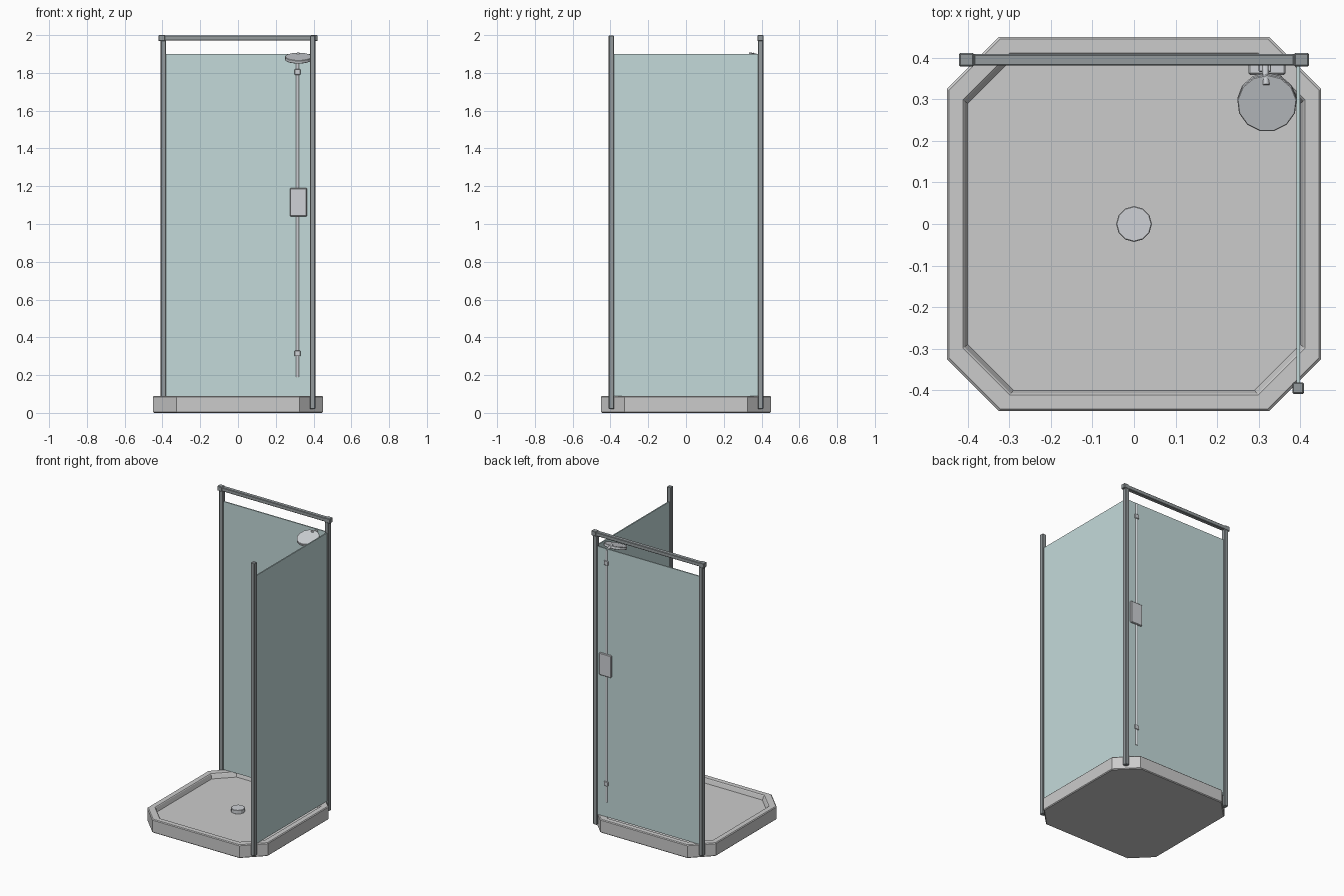
import bpy, bmesh
from math import radians
from mathutils import Vector

if "Cube" in bpy.data.objects:
    bpy.data.objects.remove(bpy.data.objects["Cube"])


def material(name, color):
    m = bpy.data.materials.new(name)
    m.diffuse_color = color
    m.use_nodes = True
    m.node_tree.nodes["Principled BSDF"].inputs["Base Color"].default_value = m.diffuse_color
    return m


GLASS = material("glass", (0.55, 0.70, 0.70, 1))
FRAME = material("frame_metal", (0.30, 0.33, 0.34, 1))
CHROME = material("chrome", (0.62, 0.64, 0.67, 1))


def finish(ob, mat=None, bevel=0.0):
    if mat:
        ob.data.materials.append(mat)
    if bevel:
        mod = ob.modifiers.new("bevel", 'BEVEL')
        mod.width = bevel
        mod.segments = 1
        mod.limit_method = 'ANGLE'
    return ob


def box(name, center, size, mat=None, bevel=0.0):
    bpy.ops.mesh.primitive_cube_add(size=1, location=center)
    ob = bpy.context.object
    ob.name = name
    ob.scale = size
    bpy.ops.object.transform_apply(location=False, rotation=False, scale=True)
    return finish(ob, mat, bevel)


def cylinder(name, center, r, h, sides, mat=None, tilt=0.0, bevel=0.0):
    bpy.ops.mesh.primitive_cylinder_add(vertices=sides, radius=r, depth=h,
                                        location=center, rotation=(tilt, 0, 0))
    ob = bpy.context.object
    ob.name = name
    return finish(ob, mat, bevel)


def rod(name, a, b, r, mat):
    a, b = Vector(a), Vector(b)
    ob = cylinder(name, (a + b) / 2, r, (b - a).length, 12, mat)
    ob.rotation_euler = (b - a).to_track_quat('Z', 'Y').to_euler()
    return ob


# Shower tray: stacked octagon loops from the underside over the rim to the floor
def octagon(bm, half, straight, z):
    pts = [(half, straight), (straight, half), (-straight, half), (-half, straight),
           (-half, -straight), (-straight, -half), (straight, -half), (half, -straight)]
    return [bm.verts.new((x, y, z)) for x, y in pts]


bm = bmesh.new()
loops = [octagon(bm, *p) for p in [
    (0.445, 0.322, 0.0), (0.45, 0.325, 0.005), (0.45, 0.325, 0.085), (0.445, 0.322, 0.09),
    (0.412, 0.298, 0.09), (0.408, 0.296, 0.086), (0.40, 0.29, 0.06)]]
for lo, hi in zip(loops, loops[1:]):
    for i in range(8):
        j = (i + 1) % 8
        bm.faces.new((lo[i], lo[j], hi[j], hi[i]))
bm.faces.new(loops[0][::-1])
bm.faces.new(loops[-1])
bmesh.ops.recalc_face_normals(bm, faces=bm.faces)
me = bpy.data.meshes.new("shower_tray")
bm.to_mesh(me)
bm.free()
bpy.context.collection.objects.link(bpy.data.objects.new("shower_tray", me))

# Drain cover
cylinder("drain_cover", (0, 0, 0.072), 0.043, 0.026, 12, CHROME, bevel=0.002)

# Corner posts
E = 0.395
for name, x, y in [("back_left_post", -E, E), ("back_right_post", E, E),
                   ("front_right_post", E, -E)]:
    box(name, (x, y, 1.009), (0.028, 0.028, 1.978), FRAME, 0.003)

# Top rail with end connectors
box("top_rail", (0, E, 1.984), (0.81, 0.028, 0.026), FRAME, 0.003)
for side, s in (("left", -1), ("right", 1)):
    box(side + "_rail_connector", (s * 0.403, E, 1.984), (0.036, 0.032, 0.032), FRAME, 0.003)

# Glass panels
box("back_glass", (0, E, 0.995), (0.765, 0.008, 1.81), GLASS)
box("side_glass", (E, 0, 0.995), (0.008, 0.765, 1.81), GLASS)

# Riser pipe, wall clips and mixer box
PX = 0.315
rod("riser_pipe", (PX, E, 0.19), (PX, E, 1.895), 0.008, CHROME)
for name, z in (("lower_clip", 0.315), ("upper_clip", 1.805)):
    box(name, (PX, 0.386, z), (0.03, 0.04, 0.03), CHROME, 0.002)
box("mixer_box", (0.32, 0.384, 1.115), (0.09, 0.05, 0.15), CHROME, 0.004)

# Tilted shower head and its arm
rod("head_arm", (PX, E, 1.888), (0.318, 0.335, 1.902), 0.008, CHROME)
cylinder("shower_head", (0.32, 0.293, 1.878), 0.072, 0.018, 13, CHROME,
         tilt=radians(17), bevel=0.002)
